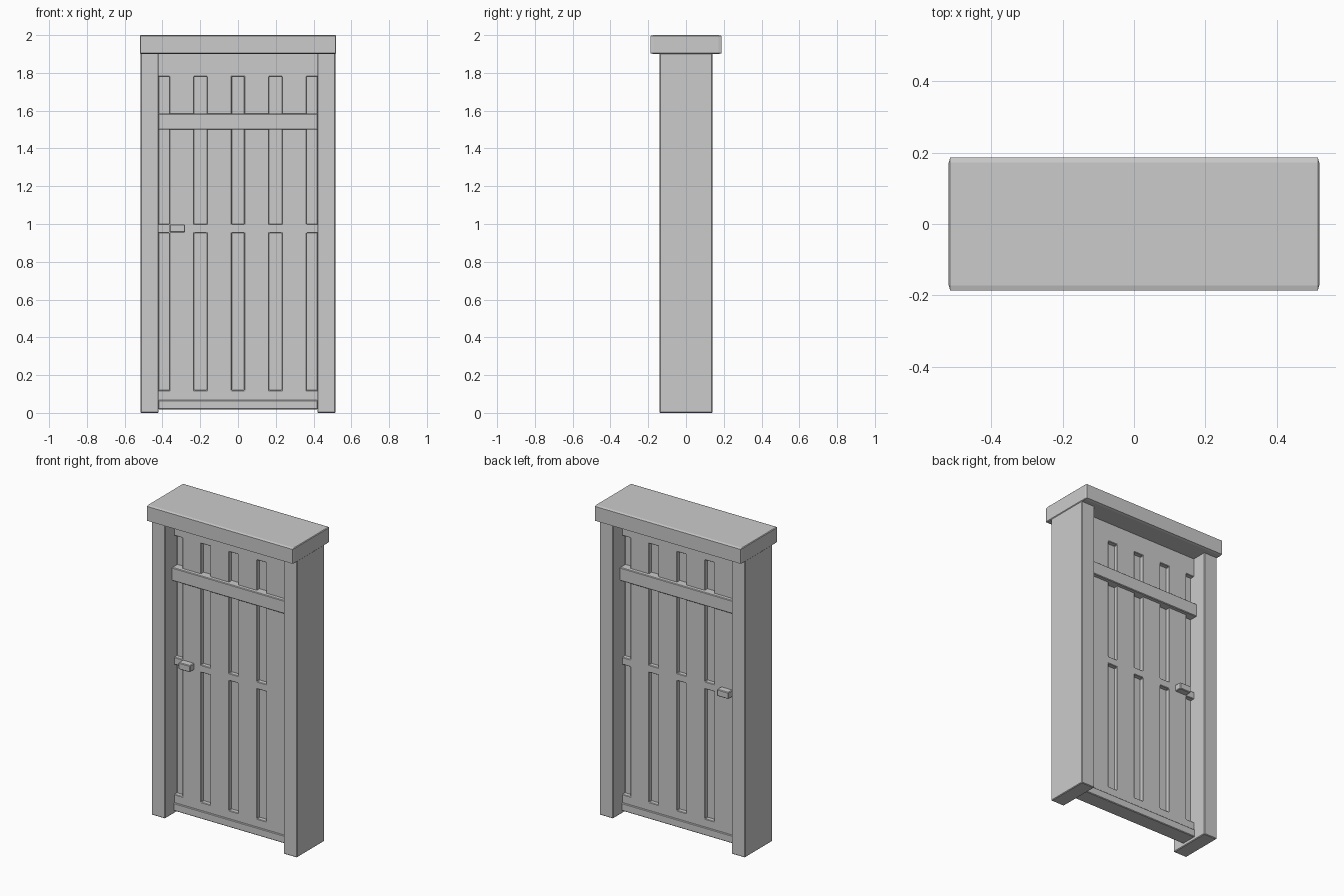
import bpy, bmesh
from mathutils import Vector

if "Cube" in bpy.data.objects:
    bpy.data.objects.remove(bpy.data.objects["Cube"])


def finish(name, bm):
    bmesh.ops.recalc_face_normals(bm, faces=bm.faces)
    mesh = bpy.data.meshes.new(name)
    bm.to_mesh(mesh)
    bm.free()
    ob = bpy.data.objects.new(name, mesh)
    bpy.context.collection.objects.link(ob)
    return ob


def box(name, lo, hi, edge=(0.004, 0.004, 0.004)):
    """Box from corner to corner with chamfered edges (chamfer size per axis)."""
    lo, hi, e = Vector(lo), Vector(hi), Vector(edge)
    bm = bmesh.new()
    bmesh.ops.create_cube(bm, size=1)
    size = [(hi[i] - lo[i]) / e[i] for i in range(3)]
    bmesh.ops.scale(bm, vec=size, verts=bm.verts)
    bmesh.ops.bevel(bm, geom=bm.edges[:], offset=1, segments=1, affect='EDGES')
    bmesh.ops.scale(bm, vec=e, verts=bm.verts)
    bmesh.ops.translate(bm, vec=(lo + hi) / 2, verts=bm.verts)
    return finish(name, bm)


# Surround: lintel and two posts
box("lintel", (-0.52, -0.187, 1.9), (0.52, 0.187, 2.0), (0.004, 0.015, 0.004))
for side, x in (("left", -0.468), ("right", 0.468)):
    box(side + "_post", (x - 0.048, -0.14, 0), (x + 0.048, 0.14, 1.905))

# Door frame: grid of cells with the slots left out, extruded through
xs = [-0.425, -0.363, -0.232, -0.165, -0.033, 0.033, 0.165, 0.232, 0.363, 0.425]
zs = [0.02, 0.12, 0.953, 1.0, 1.78, 1.905]
FACE = 0.045
bm = bmesh.new()
grid = [[bm.verts.new((x, -FACE, z)) for z in zs] for x in xs]
for i in range(len(xs) - 1):
    for j in range(len(zs) - 1):
        if i % 2 == 0 and j % 2 == 1:
            continue
        bm.faces.new((grid[i][j], grid[i + 1][j], grid[i + 1][j + 1], grid[i][j + 1]))
ext = bmesh.ops.extrude_face_region(bm, geom=bm.faces[:])
moved = [g for g in ext["geom"] if isinstance(g, bmesh.types.BMVert)]
bmesh.ops.translate(bm, vec=(0, 2 * FACE, 0), verts=moved)
frame = finish("door_frame", bm)
bevel = frame.modifiers.new("edges", 'BEVEL')
bevel.width, bevel.segments, bevel.limit_method = 0.003, 1, 'ANGLE'

# Recessed panel behind the slots
box("door_panel", (-0.423, -0.017, 0.03), (0.423, 0.017, 1.9))

# Cross bar and bottom strip, showing on both faces
box("cross_bar", (-0.422, -0.07, 1.5), (0.422, 0.07, 1.585))
box("bottom_strip", (-0.422, -0.053, 0.018), (0.422, 0.053, 0.068))

# Handles, front and back
for name, s in (("front_handle", -1), ("back_handle", 1)):
    y = sorted((s * 0.04, s * 0.088))
    box(name, (-0.362, y[0], 0.955), (-0.28, y[1], 0.998))
